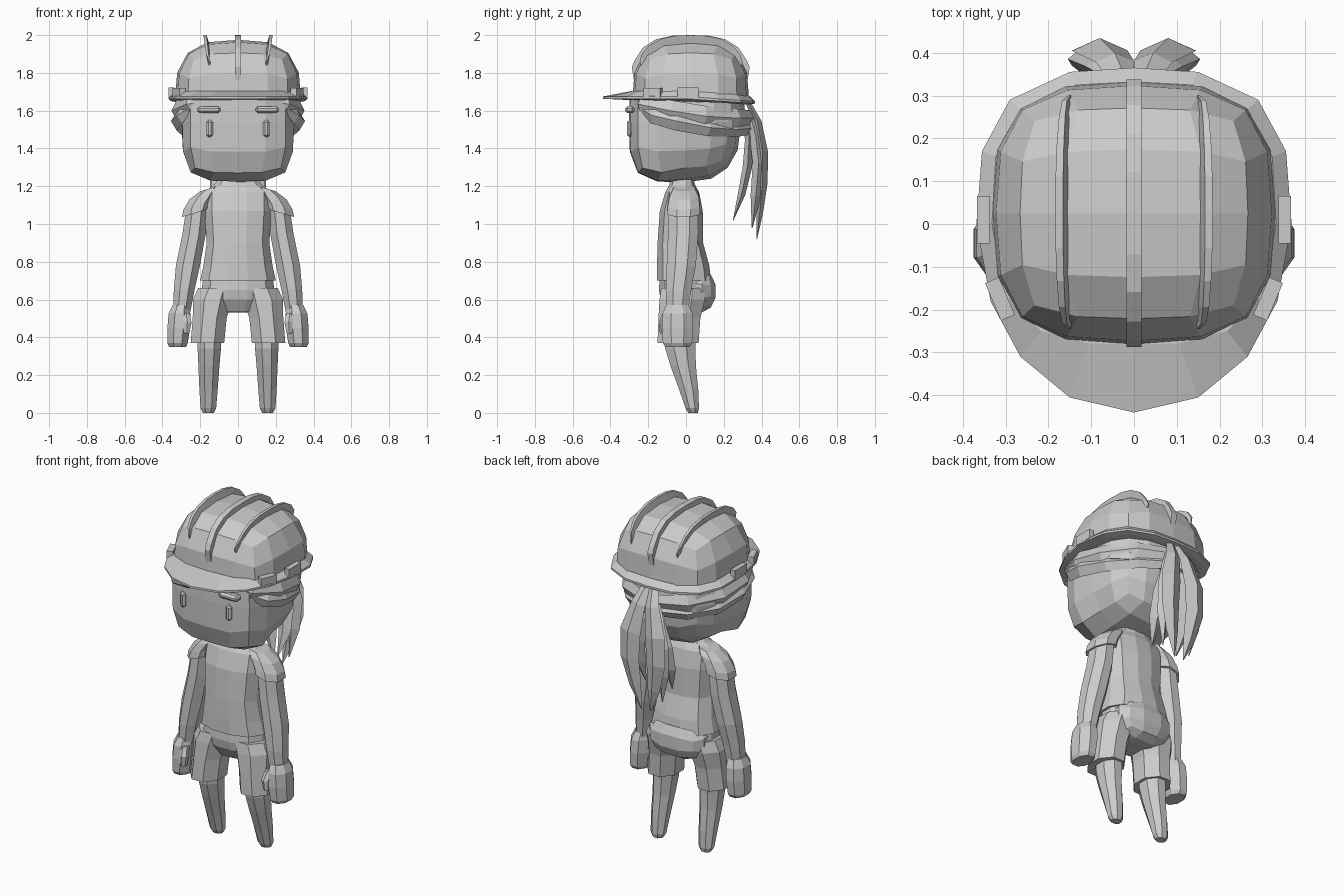
import bpy, bmesh, math
from mathutils import Vector, Matrix

if "Cube" in bpy.data.objects:
    bpy.data.objects.remove(bpy.data.objects["Cube"], do_unlink=True)

clay = bpy.data.materials.new("plain_grey")
clay.use_nodes = True
grey = (0.6, 0.6, 0.6, 1)
clay.diffuse_color = grey
clay.node_tree.nodes["Principled BSDF"].inputs["Base Color"].default_value = grey


def finish(name, bm, mirror=False):
    bmesh.ops.recalc_face_normals(bm, faces=bm.faces)
    mesh = bpy.data.meshes.new(name)
    bm.to_mesh(mesh)
    bm.free()
    mesh.materials.append(clay)
    ob = bpy.data.objects.new(name, mesh)
    bpy.context.collection.objects.link(ob)
    if mirror:
        ob.modifiers.new("Mirror", "MIRROR").use_mirror_merge = False
    return ob


def skin(name, rings, mirror=False):
    """Join closed rings of points into a capped tube."""
    bm = bmesh.new()
    loops = [[bm.verts.new(p) for p in ring] for ring in rings]
    n = len(loops[0])
    for a, b in zip(loops, loops[1:]):
        for i in range(n):
            j = (i + 1) % n
            bm.faces.new((a[i], a[j], b[j], b[i]))
    bm.faces.new(loops[0])
    bm.faces.new(loops[-1])
    return finish(name, bm, mirror)


def limb(name, rings, n=8, mirror=True, power=2.6, tilt=0):
    """Stack of rounded rings: (x, y, z, half width, half depth)."""
    out = []
    for cx, cy, z, hx, hy in rings:
        ring = []
        for i in range(n):
            a = 2 * math.pi * (i + 0.5) / n
            c, s = math.cos(a), math.sin(a)
            k = (abs(c) ** power + abs(s) ** power) ** (-1 / power)
            ring.append((cx + hx * c * k, cy + hy * s * k, z + tilt * hx * c * k))
        out.append(ring)
    return skin(name, out, mirror)


def ball(name, centre, size, front=3, back=3, cuts=3, planes=(), mirror=False):
    """Rounded cube; each plane (point, normal) cuts off the side it points to."""
    bm = bmesh.new()
    bmesh.ops.create_cube(bm, size=2)
    bmesh.ops.subdivide_edges(bm, edges=bm.edges, cuts=cuts, use_grid_fill=True)
    for v in bm.verts:
        p = front if v.co.y < -0.01 else back
        k = sum(abs(c) ** p for c in v.co) ** (-1 / p)
        v.co = Vector(centre) + Vector([c * k * s for c, s in zip(v.co, size)])
    for co, no in planes:
        cut = bmesh.ops.bisect_plane(bm, geom=bm.verts[:] + bm.edges[:] + bm.faces[:],
                                     plane_co=co, plane_no=no, clear_outer=True)
        bmesh.ops.contextual_create(bm, geom=[e for e in cut["geom_cut"]
                                              if isinstance(e, bmesh.types.BMEdge)])
    return finish(name, bm, mirror)


def strand(name, path, widths, flat=0.4, side=(1, 0, 0)):
    """Tapered lock of hair with a diamond section."""
    pts = [Vector(p) for p in path]
    rings = []
    for i, p in enumerate(pts):
        t = (pts[min(i + 1, len(pts) - 1)] - pts[max(i - 1, 0)]).normalized()
        u = Vector(side)
        u = (u - t * u.dot(t)).normalized()
        v = t.cross(u) * flat
        rings.append([p + d * widths[i] for d in (u, v, -u, -v)])
    return skin(name, rings, True)


def box(name, centre, size, turn=0, bevel=0.0):
    bm = bmesh.new()
    m = (Matrix.Translation(centre) @ Matrix.Rotation(math.radians(turn), 4, "Z")
         @ Matrix.Diagonal((*size, 1)))
    bmesh.ops.create_cube(bm, size=1, matrix=m)
    if bevel:
        bmesh.ops.bevel(bm, geom=bm.edges[:], offset=bevel, segments=1, affect="EDGES")
    return finish(name, bm, True)


# Head and face
ball("head", (0, -0.005, 1.54), (0.3, 0.297, 0.32), 4, 2.5,
     planes=[((0, 0, 1.67), (0, 0, 1))])
box("eyes", (0.15, -0.298, 1.505), (0.036, 0.03, 0.09), bevel=0.012)
box("eyebrows", (0.155, -0.298, 1.605), (0.125, 0.05, 0.035), bevel=0.012)

# Helmet
HX, HY, HZ, CY, CZ = 0.335, 0.31, 0.335, 0.025, 1.64
ball("helmet_shell", (0, CY, CZ), (HX, HY, HZ),
     planes=[((0, 0, 1.66), (0, 0, -1))])

outer = [(0, -0.44), (0.15, -0.405), (0.265, -0.31), (0.335, -0.18), (0.368, 0),
         (0.355, 0.17), (0.29, 0.29), (0.15, 0.355), (0, 0.365)]
outer += [(-x, y) for x, y in outer[-2:0:-1]]
inner = []
for x, y in outer:
    k = (abs(x / HX) ** 3 + abs((y - CY) / HY) ** 3) ** (-1 / 3) * 0.99
    inner.append((x * k, CY + (y - CY) * k))


def rim(points, z):
    return [(x, y, z - 0.07 * max(y, 0)) for x, y in points]


skin("helmet_brim", [rim(inner, 1.705), rim(outer, 1.675), rim(outer, 1.663),
                     rim(inner, 1.655)])


def ridge(name, x, lean, half, height, y0, y1, taper, mirror):
    rings = []
    steps = 10
    for i in range(steps + 1):
        f = i / steps
        y = y0 + (y1 - y0) * (0.5 - 0.5 * math.cos(math.pi * f))
        left = 1 - abs(x / HX) ** 3 - abs((y - CY) / HY) ** 3
        z = CZ + HZ * max(left, 0.12) ** (1 / 3)
        s = math.sin(math.pi * f) ** 0.6 if taper else 1
        top = z - 0.005 + height * s
        out = (y - CY) * 0.04
        w = half * (0.3 + 0.7 * s)
        rings.append([(x - w, y, z - 0.05), (x + w, y, z - 0.05),
                      (x + lean * s + w, y + out, top), (x + lean * s - w, y + out, top)])
    skin(name, rings, mirror)


ridge("helmet_centre_ridge", 0, 0, 0.017, 0.03, -0.275, 0.325, False, False)
ridge("helmet_side_ridges", 0.15, 0.025, 0.009, 0.04, -0.235, 0.29, True, True)
box("helmet_side_clips", (0.352, 0.01, 1.695), (0.03, 0.11, 0.055))
box("helmet_front_clips", (0.313, -0.175, 1.695), (0.035, 0.095, 0.05), turn=-23)

# Hair swept back under the helmet
ball("hair_cap", (0, 0.005, 1.54), (0.315, 0.315, 0.33), 2.5, 2.5,
     planes=[((0, 0, 1.675), (0, 0, 1)), ((0, 0, 1.57), (0, -0.27, -1))])
strand("swept_hair_upper",
       [(0.12, -0.27, 1.65), (0.26, -0.24, 1.635), (0.325, -0.08, 1.60),
        (0.305, 0.1, 1.57), (0.2, 0.27, 1.56), (0.03, 0.35, 1.56)],
       [0.015, 0.04, 0.055, 0.055, 0.05, 0.04], 0.5, (0, 0, 1))
strand("swept_hair_lower",
       [(0.24, -0.25, 1.62), (0.3, -0.17, 1.575), (0.325, -0.05, 1.545),
        (0.29, 0.12, 1.51), (0.19, 0.26, 1.5), (0.02, 0.35, 1.51)],
       [0.01, 0.045, 0.05, 0.045, 0.04, 0.035], 0.6, (0, 0, 1))

# Ponytail locks
strand("ponytail_outer",
       [(0.02, 0.33, 1.64), (0.045, 0.38, 1.54), (0.08, 0.405, 1.38),
        (0.085, 0.405, 1.22), (0.06, 0.39, 1.06), (0.03, 0.375, 0.92)],
       [0.03, 0.045, 0.065, 0.06, 0.04, 0.003], 0.45)
strand("ponytail_inner",
       [(0.02, 0.31, 1.56), (0.05, 0.335, 1.45), (0.09, 0.325, 1.3),
        (0.1, 0.295, 1.16), (0.085, 0.25, 1.02)],
       [0.03, 0.045, 0.05, 0.04, 0.003], 0.5)
strand("ponytail_side",
       [(0.03, 0.34, 1.58), (0.075, 0.37, 1.46), (0.115, 0.385, 1.32),
        (0.11, 0.37, 1.15), (0.09, 0.35, 0.98)],
       [0.03, 0.04, 0.04, 0.035, 0.003], 0.8)

# Shirt
limb("shirt_body", [(0, -0.02, 1.24, 0.1, 0.06), (0, -0.02, 1.205, 0.13, 0.07),
                    (0, -0.02, 1.17, 0.18, 0.09), (0, -0.025, 1.07, 0.18, 0.115),
                    (0, -0.03, 0.9, 0.168, 0.122), (0, -0.015, 0.78, 0.185, 0.14),
                    (0, -0.01, 0.7, 0.203, 0.145)], n=12, mirror=False)
limb("sleeves", [(0.145, -0.01, 1.19, 0.055, 0.06), (0.175, -0.01, 1.155, 0.085, 0.08),
                 (0.21, -0.012, 1.1, 0.082, 0.088), (0.22, -0.013, 1.06, 0.08, 0.092)],
     tilt=-0.3)

# Arms and hands
limb("arms", [(0.215, -0.013, 1.09, 0.06, 0.08), (0.232, -0.015, 0.95, 0.064, 0.083),
              (0.265, -0.025, 0.78, 0.066, 0.08), (0.285, -0.04, 0.65, 0.057, 0.07),
              (0.298, -0.045, 0.53, 0.046, 0.058)])
limb("hands", [(0.302, -0.045, 0.57, 0.045, 0.06), (0.31, -0.045, 0.525, 0.058, 0.08),
               (0.314, -0.045, 0.45, 0.06, 0.084), (0.32, -0.045, 0.37, 0.055, 0.078),
               (0.32, -0.045, 0.35, 0.045, 0.065)], power=4)
limb("thumbs", [(0.275, -0.1, 0.53, 0.02, 0.022), (0.268, -0.12, 0.48, 0.024, 0.025),
                (0.272, -0.12, 0.42, 0.016, 0.018)], n=6)

# Shorts
limb("shorts_hips", [(0, -0.005, 0.73, 0.185, 0.135), (0, -0.005, 0.65, 0.195, 0.14),
                     (0, -0.01, 0.6, 0.19, 0.125), (0, -0.015, 0.535, 0.12, 0.08)],
     n=12, mirror=False)
ball("shorts_seat", (0, 0.05, 0.645), (0.19, 0.112, 0.12), 2.3, 2.3, cuts=2)
limb("shorts_legs", [(0.115, -0.015, 0.66, 0.1, 0.12), (0.135, -0.02, 0.6, 0.108, 0.125),
                     (0.15, -0.035, 0.5, 0.093, 0.115), (0.162, -0.042, 0.37, 0.092, 0.113)])

# Tapered legs without feet
limb("legs", [(0.152, -0.03, 0.42, 0.066, 0.085), (0.152, -0.03, 0.34, 0.064, 0.083),
              (0.154, -0.015, 0.25, 0.058, 0.07), (0.156, 0.015, 0.12, 0.05, 0.052),
              (0.157, 0.033, 0.025, 0.043, 0.037), (0.157, 0.037, 0, 0.03, 0.026)])
